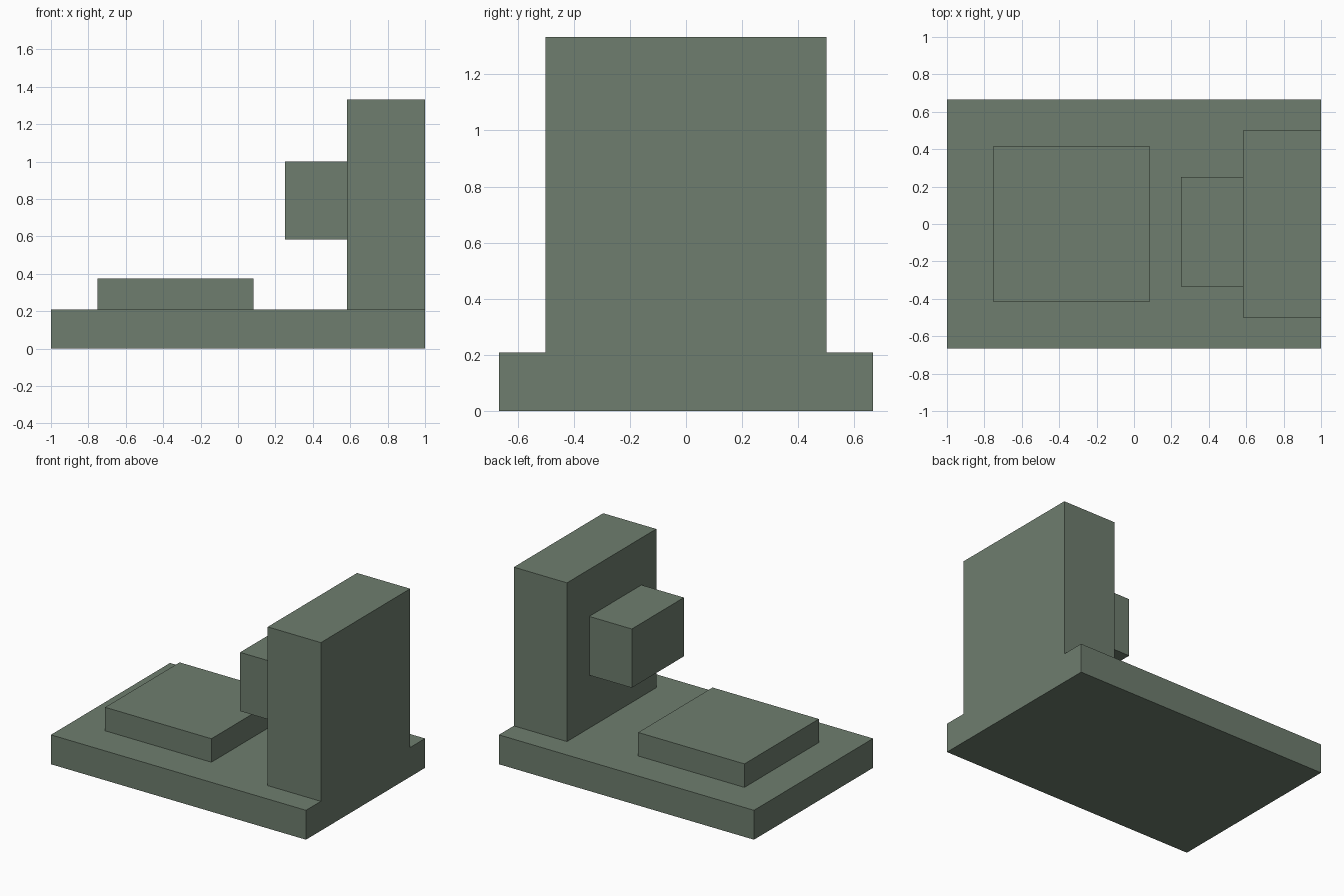
import bpy
import bmesh
from mathutils import Vector

if "Cube" in bpy.data.objects:
    bpy.data.objects.remove(bpy.data.objects["Cube"])

U = 1 / 24  # design grid step

paint = bpy.data.materials.new("grey_green")
paint.diffuse_color = (0.157, 0.207, 0.157, 1)
paint.use_nodes = True
paint.node_tree.nodes["Principled BSDF"].inputs["Base Color"].default_value = paint.diffuse_color


def box(name, lo, hi):
    """Box between two corners given in grid steps."""
    lo, hi = Vector(lo) * U, Vector(hi) * U
    bm = bmesh.new()
    bmesh.ops.create_cube(bm, size=1)
    for v in bm.verts:
        v.co = (lo + hi) / 2 + v.co * (hi - lo)
    mesh = bpy.data.meshes.new(name)
    bm.to_mesh(mesh)
    bm.free()
    mesh.materials.append(paint)
    obj = bpy.data.objects.new(name, mesh)
    bpy.context.collection.objects.link(obj)
    return obj


# Base slab, raised work plate, upright column and the head it carries
box("base", (-24, -16, 0), (24, 16, 5))
box("work_plate", (-18, -10, 5), (2, 10, 9))
box("column", (14, -12, 5), (24, 12, 32))
box("head", (6, -8, 14), (14, 6, 24))
